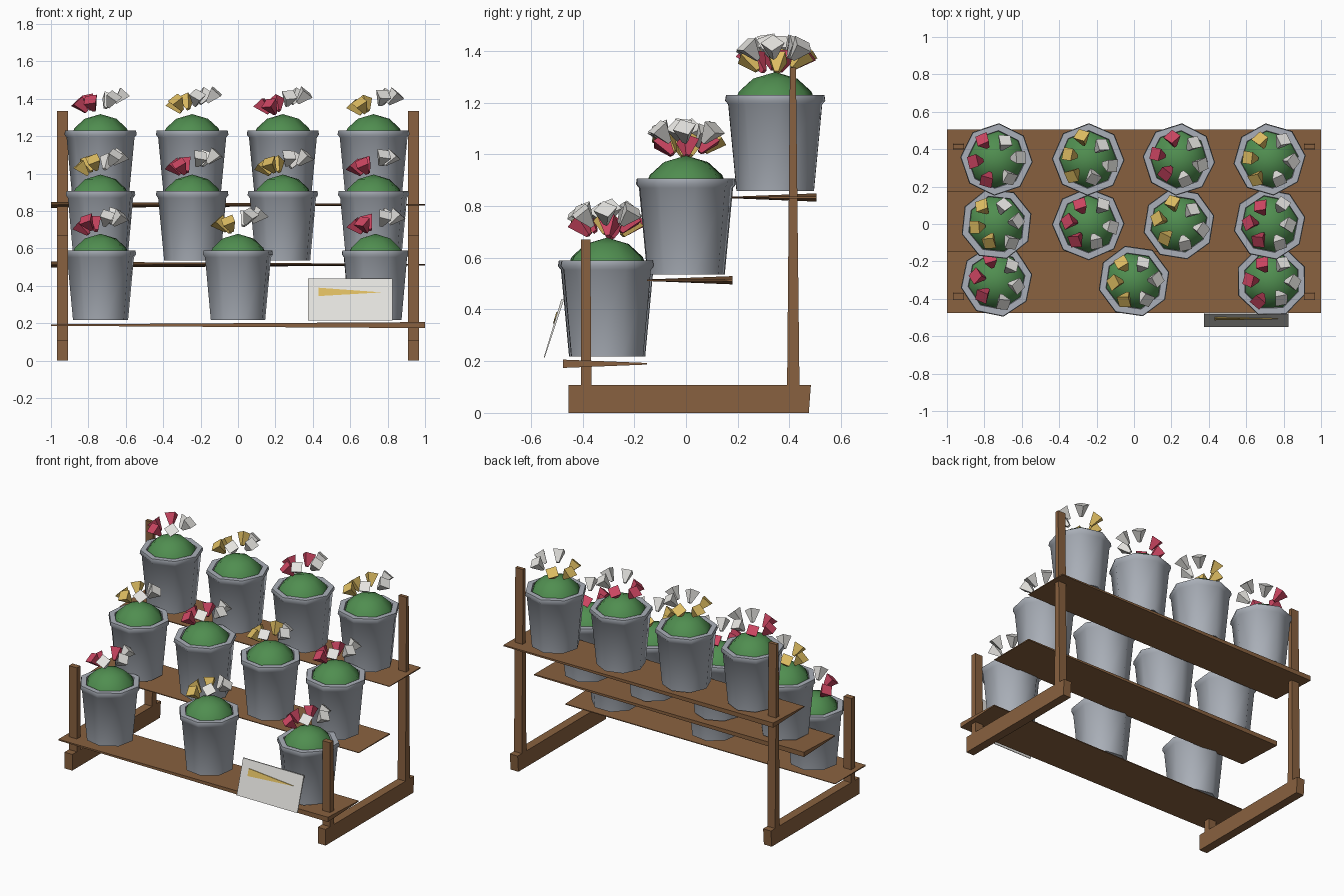
import bpy, bmesh, math, random
from mathutils import Vector, Matrix

if "Cube" in bpy.data.objects:
    bpy.data.objects.remove(bpy.data.objects["Cube"])

random.seed(4)


def material(name, r, g, b):
    m = bpy.data.materials.new(name)
    m.diffuse_color = (r, g, b, 1)
    m.use_nodes = True
    m.node_tree.nodes["Principled BSDF"].inputs["Base Color"].default_value = m.diffuse_color
    return m


WOOD = material("wood", 0.25, 0.12, 0.05)
ZINC = material("zinc", 0.40, 0.43, 0.48)
GREEN = material("leaf", 0.08, 0.27, 0.08)
RED = material("red_petal", 0.60, 0.06, 0.12)
YELLOW = material("yellow_petal", 0.72, 0.50, 0.12)
WHITE = material("white_petal", 0.78, 0.77, 0.74)


def finish(name, bm, mat, smooth=None):
    bmesh.ops.recalc_face_normals(bm, faces=bm.faces)
    me = bpy.data.meshes.new(name)
    bm.to_mesh(me)
    bm.free()
    me.materials.append(mat)
    ob = bpy.data.objects.new(name, me)
    bpy.context.collection.objects.link(ob)
    if smooth:
        bpy.ops.object.select_all(action='DESELECT')
        ob.select_set(True)
        bpy.context.view_layer.objects.active = ob
        bpy.ops.object.shade_smooth_by_angle(angle=math.radians(smooth))
    return ob


def prism(name, lower, upper, mat):
    """Solid between two matching outlines."""
    bm = bmesh.new()
    a = [bm.verts.new(p) for p in lower]
    b = [bm.verts.new(p) for p in upper]
    n = len(a)
    bm.faces.new(a[::-1])
    bm.faces.new(b)
    for i in range(n):
        j = (i + 1) % n
        bm.faces.new((a[i], a[j], b[j], b[i]))
    return finish(name, bm, mat)


def rect(x0, x1, y0, y1, z):
    return [(x0, y0, z), (x1, y0, z), (x1, y1, z), (x0, y1, z)]


def lathe(name, profile, centre, sides, turn, mat, smooth):
    bm = bmesh.new()
    vs = [bm.verts.new((r, 0, z)) for r, z in profile]
    es = [bm.edges.new(p) for p in zip(vs, vs[1:])]
    bmesh.ops.spin(bm, geom=vs + es, axis=(0, 0, 1), cent=(0, 0, 0),
                   angle=math.tau, steps=sides, use_duplicate=False)
    bmesh.ops.remove_doubles(bm, verts=bm.verts, dist=1e-4)
    bm.transform(Matrix.Translation(centre) @ Matrix.Rotation(turn, 4, 'Z'))
    return finish(name, bm, mat, smooth)


# Shelves: thin boards, thick only at one corner
def shelf(name, y0, y1, z, thick):
    flat = rect(-1, 1, y0, y1, z)
    lo, hi = [], []
    for (x, y, zz), t in zip(flat, thick):
        lo.append((x, y, zz - t))
        hi.append((x, y, zz + t))
    prism(name, lo, hi, WOOD)


shelf("bottom_shelf", -0.475, -0.15, 0.19, (.004, .016, .003, .002))
shelf("middle_shelf", -0.15, 0.18, 0.513, (.003, .002, .004, .016))
shelf("top_shelf", 0.175, 0.505, 0.833, (.003, .002, .004, .016))

# Posts and feet on each side
for side, s in (("left", -1), ("right", 1)):
    x0, x1 = sorted((s * 0.91, s * 0.968))
    prism(side + "_front_post", rect(x0, x1, -0.407, -0.365, 0),
          rect(x0, x1, -0.407, -0.37, 0.67), WOOD)
    prism(side + "_back_post", rect(x0, x1, 0.39, 0.44, 0),
          rect(x0, x1, 0.402, 0.425, 1.335), WOOD)
    prism(side + "_foot", rect(x0, x1, -0.455, 0.475, 0),
          rect(x0, x1, -0.455, 0.483, 0.108), WOOD)

# Buckets with foliage and cone-shaped blooms
BUCKET = [(0, 0), (0.15, 0), (0.182, 0.335), (0.194, 0.35),
          (0.19, 0.372), (0.155, 0.372), (0.145, 0.32)]
DOME = [(0.156, 0.345), (0.14, 0.385), (0.085, 0.435), (0, 0.46)]


def bloom(name, centre, direction, mat):
    bm = bmesh.new()
    bmesh.ops.create_cone(bm, cap_ends=True, segments=4, radius1=0.012,
                          radius2=0.047, depth=0.078)
    q = Vector(direction).to_track_quat('Z', 'Y').to_matrix().to_4x4()
    spin = Matrix.Rotation(random.uniform(0, 1.5), 4, 'Z')
    bm.transform(Matrix.Translation(centre) @ q @ spin)
    finish(name, bm, mat)


rows = [("bottom", -0.305, 0.218, (-0.735, 0, 0.735)),
        ("middle", 0.0, 0.535, (-0.735, -0.245, 0.24, 0.725)),
        ("top", 0.345, 0.858, (-0.735, -0.245, 0.24, 0.725))]
for r, (row, y, z, xs) in enumerate(rows):
    for c, x in enumerate(xs):
        tag = f"{row}_{c + 1}"
        turn = random.uniform(0, 0.8)
        lathe("bucket_" + tag, BUCKET, (x, y, z), 8, turn, ZINC, 50)
        lathe("foliage_" + tag, DOME, (x, y, z), 8, turn, GREEN, 60)
        colour = RED if (c + (r == 1)) % 2 == 0 else YELLOW
        phase = random.uniform(-0.3, 0.3)
        for k in range(6):
            a = phase + k * math.tau / 6
            rad = random.uniform(0.085, 0.11)
            dx, dy = math.cos(a), math.sin(a)
            h = 0.515 + 0.025 * dx + random.uniform(-0.008, 0.015)
            mat = colour if k in (2, 3, 4) else WHITE
            bloom(f"bloom_{tag}_{k + 1}",
                  (x + rad * dx, y + rad * dy, z + h), (dx, dy, 1.1), mat)

# Leaning price card with a tapering yellow stripe
prism("card", [(0.375, -0.55, 0.215), (0.825, -0.55, 0.215),
               (0.825, -0.482, 0.44), (0.375, -0.482, 0.44)],
      [(0.375, -0.546, 0.215), (0.825, -0.546, 0.215),
       (0.825, -0.472, 0.438), (0.375, -0.472, 0.438)], WHITE)


def on_card(x, z, out):
    return (x, -0.55 + (z - 0.215) * 0.302 - out, z)


stripe = ((0.43, 0.345), (0.77, 0.365), (0.43, 0.39))
prism("card_stripe", [on_card(x, z, 0.004) for x, z in stripe],
      [on_card(x, z, -0.001) for x, z in stripe], YELLOW)
